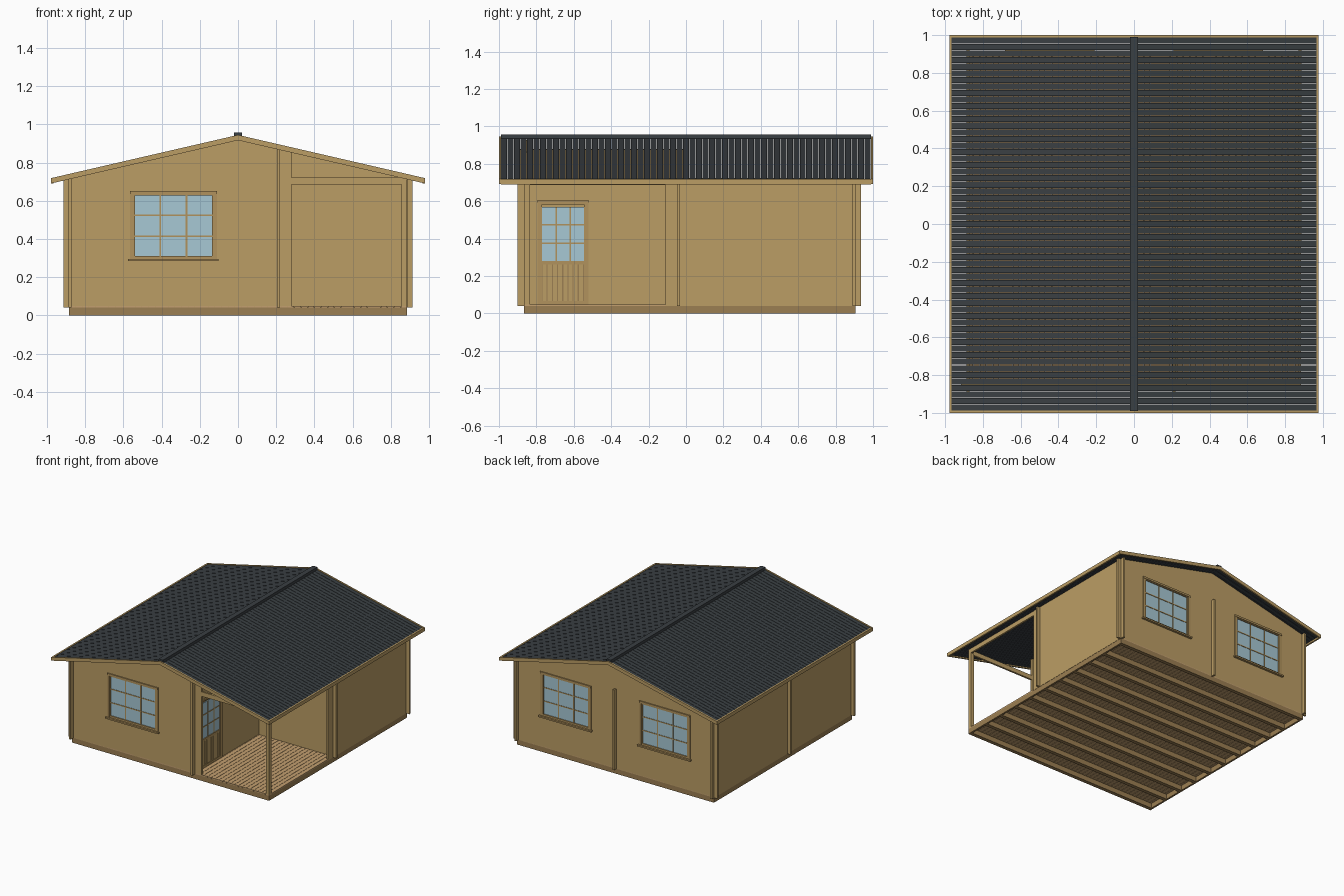
import bpy, bmesh
from math import pi

if "Cube" in bpy.data.objects:
    bpy.data.objects.remove(bpy.data.objects["Cube"])


def material(name, r, g, b):
    m = bpy.data.materials.new(name)
    m.diffuse_color = (r, g, b, 1)
    m.use_nodes = True
    m.node_tree.nodes["Principled BSDF"].inputs["Base Color"].default_value = m.diffuse_color
    return m


WOOD = material("wall_wood", .50, .34, .13)
TRIM = material("trim_wood", .44, .29, .11)
BASE = material("base_wood", .33, .21, .085)
FLOOR = material("floor_wood", .55, .35, .16)
DARK = material("roof_dark", .042, .05, .056)
GLASS = material("glass", .39, .58, .66)
SLOPE = .231


def roof(x, ridge=.927):
    return ridge - SLOPE * abs(x)


def finish(name, bm, mat):
    bmesh.ops.recalc_face_normals(bm, faces=bm.faces)
    me = bpy.data.meshes.new(name)
    bm.to_mesh(me)
    bm.free()
    ob = bpy.data.objects.new(name, me)
    bpy.context.collection.objects.link(ob)
    if mat:
        me.materials.append(mat)
    return ob


def prism(name, profile, y0, y1, mat):
    """Extrude an xz outline along y."""
    bm = bmesh.new()
    f = bm.faces.new([bm.verts.new((x, y0, z)) for x, z in profile])
    g = bmesh.ops.extrude_face_region(bm, geom=[f])["geom"]
    bmesh.ops.translate(bm, vec=(0, y1 - y0, 0),
                        verts=[v for v in g if isinstance(v, bmesh.types.BMVert)])
    return finish(name, bm, mat)


def boxes(name, items, mat, loc=(0, 0, 0), rot=0):
    """One object from boxes given as x0, x1, y0, y1, z0, z1."""
    bm = bmesh.new()
    for x0, x1, y0, y1, z0, z1 in items:
        for v in bmesh.ops.create_cube(bm, size=1)["verts"]:
            v.co = ((x0 + x1) / 2 + v.co.x * (x1 - x0),
                    (y0 + y1) / 2 + v.co.y * (y1 - y0),
                    (z0 + z1) / 2 + v.co.z * (z1 - z0))
    ob = finish(name, bm, mat)
    ob.location = loc
    ob.rotation_euler.z = rot
    return ob


def mirror(ob, x=True, y=False):
    ob.modifiers.new("mirror", 'MIRROR').use_axis = (x, y, False)


def array(ob, count, offset):
    m = ob.modifiers.new("array", 'ARRAY')
    m.count = count
    m.use_relative_offset = False
    m.use_constant_offset = True
    m.constant_offset_displace = offset


def wall(name, x0, x1, y0, y1):
    """Wall whose top follows the roof."""
    pts = [(x0, .04), (x1, .04), (x1, roof(x1))]
    if x0 < 0 < x1:
        pts.append((0, roof(0)))
    return prism(name, pts + [(x0, roof(x0))], y0, y1, WOOD)


def opening(target, name, half, z0, z1, loc, rot):
    cutter = boxes(name + "_cutter", [(-half, half, -.03, .03, z0, z1)], None, loc, rot)
    cutter.hide_render = True
    cutter.hide_viewport = True
    cutter.display_type = 'WIRE'
    m = target.modifiers.new(name + "_opening", 'BOOLEAN')
    m.object = cutter
    m.operation = 'DIFFERENCE'
    m.solver = 'EXACT'


def frame(half, z0, z1, w, d):
    """Four boxes around an opening, w wide and 2d deep."""
    return [(-half, -half + w, -d, d, z0, z1), (half - w, half, -d, d, z0, z1),
            (-half + w, half - w, -d, d, z0, z0 + w),
            (-half + w, half - w, -d, d, z1 - w, z1)]


def bars(half, z0, z1, w, d):
    """Glazing bars for three by three panes."""
    out = []
    for k in (1, 2):
        x = -half + 2 * half * k / 3
        z = z0 + (z1 - z0) * k / 3
        out.append((x - w, x + w, -d, d, z0, z1))
        out.append((-half, half, -d, d, z - w, z + w))
    return out


def window(name, target, loc, rot):
    opening(target, name, .215, .295, .642, loc, rot)
    boxes(name + "_glass", [(-.206, .206, -.003, .003, .304, .635)], GLASS, loc, rot)
    boxes(name + "_frame", frame(.217, .295, .645, .016, .011)
          + bars(.205, .305, .635, .004, .006)
          + [(-.228, .228, -.016, -.0075, .636, .652),
             (-.228, -.210, -.014, -.0075, .295, .636),
             (.210, .228, -.014, -.0075, .295, .636),
             (-.237, .237, -.026, -.0075, .284, .296)], TRIM, loc, rot)


# Base frame and joists
boxes("base_rim", [(-.885, .885, -.865, -.835, 0, .04), (-.885, .885, .875, .905, 0, .04),
                   (-.885, -.87, -.835, .875, 0, .04), (.87, .885, -.835, .875, 0, .04)], BASE)
joists = boxes("joists", [(-.87, .87, -.69, -.66, 0, .04)], BASE)
array(joists, 9, (0, .171, 0))

# Floor boards running front to back
floor = boxes("floor_boards", [(-.885, -.8525, -.865, .905, .04, .049)], FLOOR)
array(floor, 51, (.03475, 0, 0))

# Walls, crossing each other at the corners
front = wall("front_wall", -.915, .28, -.865, -.85)
back = wall("back_wall", -.915, .915, .89, .905)
wall("cross_wall", -.915, .915, -.0475, -.0325)
wall("left_wall", -.887, -.872, -.9, .935)
wall("right_wall", .872, .887, -.11, .935)
porch_wall = wall("porch_side_wall", .205, .22, -.9, -.0)
boxes("room_divider", [(-.0075, .0075, -.0325, .935, .04, .69)], WOOD)

# Porch post and beams
boxes("porch_post", [(.855, .885, -.865, -.835, .049, .686)], WOOD)
boxes("porch_front_beam", [(.28, .885, -.865, -.85, .686, .722)], WOOD)
boxes("porch_side_beam", [(.87, .885, -.85, -.11, .686, .722)], WOOD)

# Windows
window("front_window", front, (-.338, -.8575, 0), 0)
window("back_window_left", back, (-.445, .8975, 0), pi)
window("back_window_right", back, (.445, .8975, 0), pi)

# Porch door with glazed top and planked bottom
loc, rot = (.2125, -.657, 0), pi / 2
opening(porch_wall, "door", .128, .049, .598, loc, rot)
boxes("door_glass", [(-.112, .112, -.003, .003, .275, .57)], GLASS, loc, rot)
boxes("door_frame", frame(.13, .049, .6, .018, .011)
      + bars(.112, .28, .57, .004, .006)
      + [(-.112, .112, -.009, .009, .262, .282),
         (-.136, .136, -.018, -.0075, .594, .606),
         (-.136, -.124, -.014, -.0075, .049, .594),
         (.124, .136, -.014, -.0075, .049, .594)], TRIM, loc, rot)
boxes("door_panel", [(-.112, .112, -.003, .003, .067, .262)], BASE, loc, rot)
boxes("door_planks", [(-.11 + i * .0277, -.11 + i * .0277 + .022, -.008, .008, .067, .262)
                      for i in range(8)], WOOD, loc, rot)

# Roof boards, each slope mirrored and repeated along the ridge
boards = prism("roof_boards", [(0, .927), (.965, roof(.965)), (.965, roof(.965, .94)), (0, .94)],
               -.988, -.956, DARK)
mirror(boards)
array(boards, 57, (0, .0347, 0))
boxes("ridge_cap", [(-.02, .02, -.99, .99, .932, .958)], DARK)

# Gable boards and eave boards
gable = prism("gable_boards", [(0, .917), (.978, roof(.978, .917)), (.978, roof(.978, .945)), (0, .945)],
              -1, -.988, WOOD)
mirror(gable, True, True)
eaves = boxes("eave_boards", [(.965, .978, -.988, .988, .691, .72)], WOOD)
mirror(eaves)
